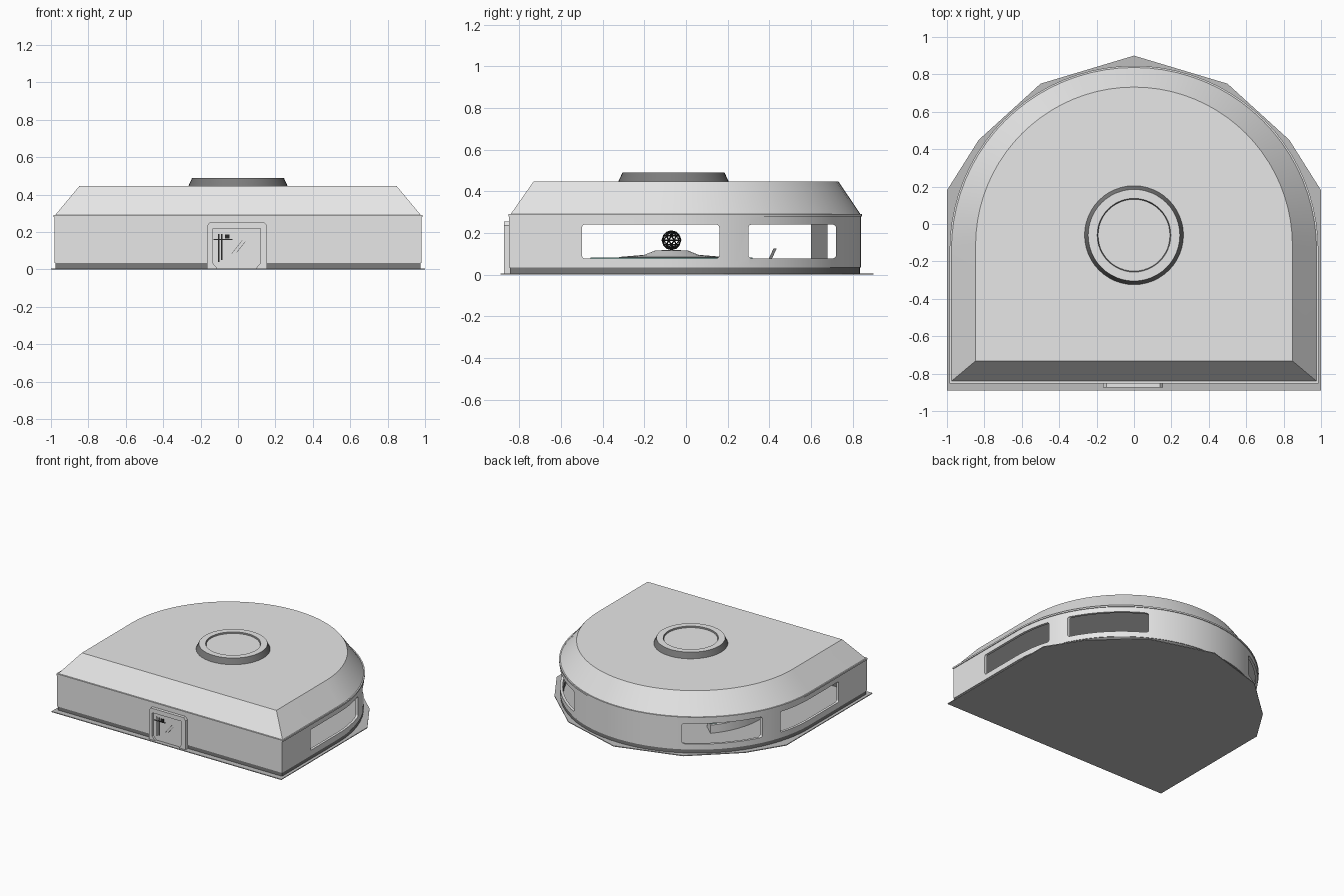
import bpy, bmesh, math
from mathutils import Vector

if "Cube" in bpy.data.objects:
    bpy.data.objects.remove(bpy.data.objects["Cube"])


def mat(name, r, g, b):
    m = bpy.data.materials.new(name)
    m.diffuse_color = (r, g, b, 1)
    m.use_nodes = True
    m.node_tree.nodes["Principled BSDF"].inputs["Base Color"].default_value = m.diffuse_color
    return m


HULL = mat("light grey hull", 0.8, 0.8, 0.8)
FLOOR = mat("mid grey floor", 0.51, 0.51, 0.51)
DARK = mat("dark grey trim", 0.2, 0.2, 0.2)
BLACK = mat("black detail", 0.02, 0.02, 0.02)
TEAL = mat("teal console", 0.3, 0.62, 0.56)


def finish(name, bm, mats, smooth=True):
    bmesh.ops.recalc_face_normals(bm, faces=bm.faces)
    me = bpy.data.meshes.new(name)
    bm.to_mesh(me)
    bm.free()
    ob = bpy.data.objects.new(name, me)
    bpy.context.collection.objects.link(ob)
    for m in mats:
        me.materials.append(m)
    if smooth:
        bpy.ops.object.select_all(action='DESELECT')
        ob.select_set(True)
        bpy.context.view_layer.objects.active = ob
        bpy.ops.object.shade_smooth_by_angle(angle=math.radians(30))
    return ob


def skin(bm, rings, close_loop=False):
    """Join point rings with quads; cap both ends, or join last to first."""
    vs = [[bm.verts.new(p) for p in r] for r in rings]
    n = len(vs[0])
    pairs = list(zip(vs, vs[1:])) + ([(vs[-1], vs[0])] if close_loop else [])
    for a, b in pairs:
        for i in range(n):
            j = (i + 1) % n
            bm.faces.new((a[i], a[j], b[j], b[i]))
    if not close_loop:
        bm.faces.new(vs[0])
        bm.faces.new(vs[-1])


def d_ring(r, front, cy, z, n=40):
    """D-shaped outline: straight front and sides, half-circle back."""
    pts = [(-r, front, z), (r, front, z)]
    for i in range(n + 1):
        a = math.pi * i / n
        pts.append((r * math.cos(a), cy + r * math.sin(a), z))
    return pts


def prism(name, pts, axis, lo, hi, m):
    """Extrude a 2D outline along x, y or z."""
    def place(p, h):
        q = list(p)
        q.insert(axis, h)
        return tuple(q)
    bm = bmesh.new()
    skin(bm, [[place(p, lo) for p in pts], [place(p, hi) for p in pts]])
    return finish(name, bm, [m], False)


def rect(a0, a1, b0, b1):
    return [(a0, b0), (a1, b0), (a1, b1), (a0, b1)]


def round_rect(a0, a1, b0, b1, r, n=5):
    pts = []
    corners = [(a1 - r, b1 - r), (a0 + r, b1 - r), (a0 + r, b0 + r), (a1 - r, b0 + r)]
    for k, (ca, cb) in enumerate(corners):
        for i in range(n + 1):
            t = math.pi / 2 * (k + i / n)
            pts.append((ca + r * math.cos(t), cb + r * math.sin(t)))
    return pts


def lathe(name, prof, cx, cy, mats, n=48):
    bm = bmesh.new()
    skin(bm, [[(cx + r * math.cos(2 * math.pi * i / n),
                cy + r * math.sin(2 * math.pi * i / n), z) for i in range(n)]
              for r, z in prof])
    return finish(name, bm, mats)


# Ground plate: thin faceted slab
half = [(1, -0.89), (1, 0.18), (0.83, 0.45), (0.5, 0.75)]
slab = half + [(0, 0.9)] + [(-x, y) for x, y in reversed(half)]
prism("floor_plate", slab, 2, 0, 0.006, FLOOR)

# Dark skirt and thin-walled shell
CY = -0.14


def shell(name, r, front, z0, z1, t, m):
    bm = bmesh.new()
    skin(bm, [d_ring(r, front, CY, z0), d_ring(r, front, CY, z1),
              d_ring(r - t, front + t, CY, z1), d_ring(r - t, front + t, CY, z0)], True)
    return finish(name, bm, [m])


shell("skirt", 0.976, -0.846, 0.006, 0.036, 0.02, DARK)
wall = shell("outer_wall", 0.98, -0.85, 0.035, 0.285, 0.02, HULL)

# Window openings, cut through both sides at once
for y0, y1 in ((-0.5, 0.16), (0.3, 0.72)):
    cut = prism("window_cutter", round_rect(y0, y1, 0.078, 0.24, 0.015), 0, -1.2, 1.2, HULL)
    cut.hide_render = True
    mod = wall.modifiers.new("window", 'BOOLEAN')
    mod.operation = 'DIFFERENCE'
    mod.solver = 'EXACT'
    mod.object = cut
    bpy.context.view_layer.objects.active = wall
    bpy.ops.object.modifier_apply(modifier=mod.name)
    bpy.data.objects.remove(cut)

# Eaves lip and sloping roof
bm = bmesh.new()
skin(bm, [d_ring(0.986, -0.852, CY, 0.28), d_ring(0.986, -0.852, CY, 0.292)])
finish("eaves_lip", bm, [HULL])
bm = bmesh.new()
skin(bm, [d_ring(0.978, -0.842, CY, 0.29), d_ring(0.847, -0.732, -0.115, 0.447)])
finish("roof", bm, [HULL])

# Round roof hatch: dark sloping side, light top
hatch = lathe("roof_hatch", [(0.265, 0.446), (0.245, 0.49), (0.197, 0.49),
                             (0.192, 0.48), (0.02, 0.48)], 0, -0.06, [HULL, DARK])
for p in hatch.data.polygons:
    if p.normal.z < 0.9:
        p.material_index = 1

# Door frame: band between two outlines, open at the ground
outer = [(-.165, .004), (-.165, .235), (-.148, .255), (.138, .255), (.155, .235), (.155, .004)]
inner = [(-.11, .004), (-.135, .035), (-.135, .22), (.12, .22), (.12, .035), (.095, .004)]
bm = bmesh.new()
for i in range(5):
    quad = [outer[i], outer[i + 1], inner[i + 1], inner[i]]
    skin(bm, [[(x, y, z) for x, z in quad] for y in (-0.874, -0.845)])
finish("door_frame", bm, [HULL], False)
prism("door_panel", inner, 1, -0.858, -0.845, HULL)

# Door fittings: control strip and slanted grooves
for i, (x0, x1, z0, z1) in enumerate([(-.108, -.1, .04, .19), (-.09, -.083, .05, .19),
                                      (-.13, -.03, .157, .163), (-.07, -.045, .165, .187)]):
    prism("door_control_%d" % i, rect(x0, x1, z0, z1), 1, -0.861, -0.857, BLACK)
for x, z, s in ((-.035, .085, .07), (-.01, .09, .06)):
    prism("door_groove", [(x, z), (x + .004, z), (x + s * .8 + .004, z + s), (x + s * .8, z + s)],
          1, -0.860, -0.857, DARK)

# Interior: stepped dais with display globe
C = -0.07
lathe("dais", [(0.35, 0.006), (0.35, 0.03), (0.27, 0.03), (0.25, 0.085), (0.13, 0.095),
               (0.08, 0.115), (0.03, 0.118)], 0, C, [HULL])
bm = bmesh.new()
bmesh.ops.create_icosphere(bm, subdivisions=2, radius=0.045)
bmesh.ops.translate(bm, verts=bm.verts, vec=Vector((0, C, 0.165)))
globe = finish("display_globe", bm, [BLACK], False)
wire = globe.modifiers.new("lattice", 'WIREFRAME')
wire.thickness = 0.006

# Curved consoles on both sides of the dais
for side, base in (("right", 0), ("left", math.pi)):
    for part, r0, r1, z0, z1, m in (("desk", .48, .6, .006, .07, HULL),
                                    ("screen", .5, .58, .07, .083, TEAL)):
        bm = bmesh.new()
        rings = []
        for i in range(17):
            a = base + math.radians(-42 + 84 * i / 16)
            rings.append([(r * math.cos(a), C + r * math.sin(a), z)
                          for r, z in ((r0, z0), (r1, z0), (r1, z1), (r0, z1))])
        skin(bm, rings)
        finish("%s_console_%s" % (side, part), bm, [m])

# Rear interior column and seat
prism("rear_column", rect(-0.04, 0.04, 0.6, 0.68), 2, 0.006, 0.285, DARK)
prism("seat_base", rect(-0.04, 0.04, 0.36, 0.42), 2, 0.006, 0.06, DARK)
prism("seat_back", [(0.39, 0.06), (0.405, 0.06), (0.435, 0.125), (0.42, 0.125)],
      0, -0.04, 0.04, DARK)
